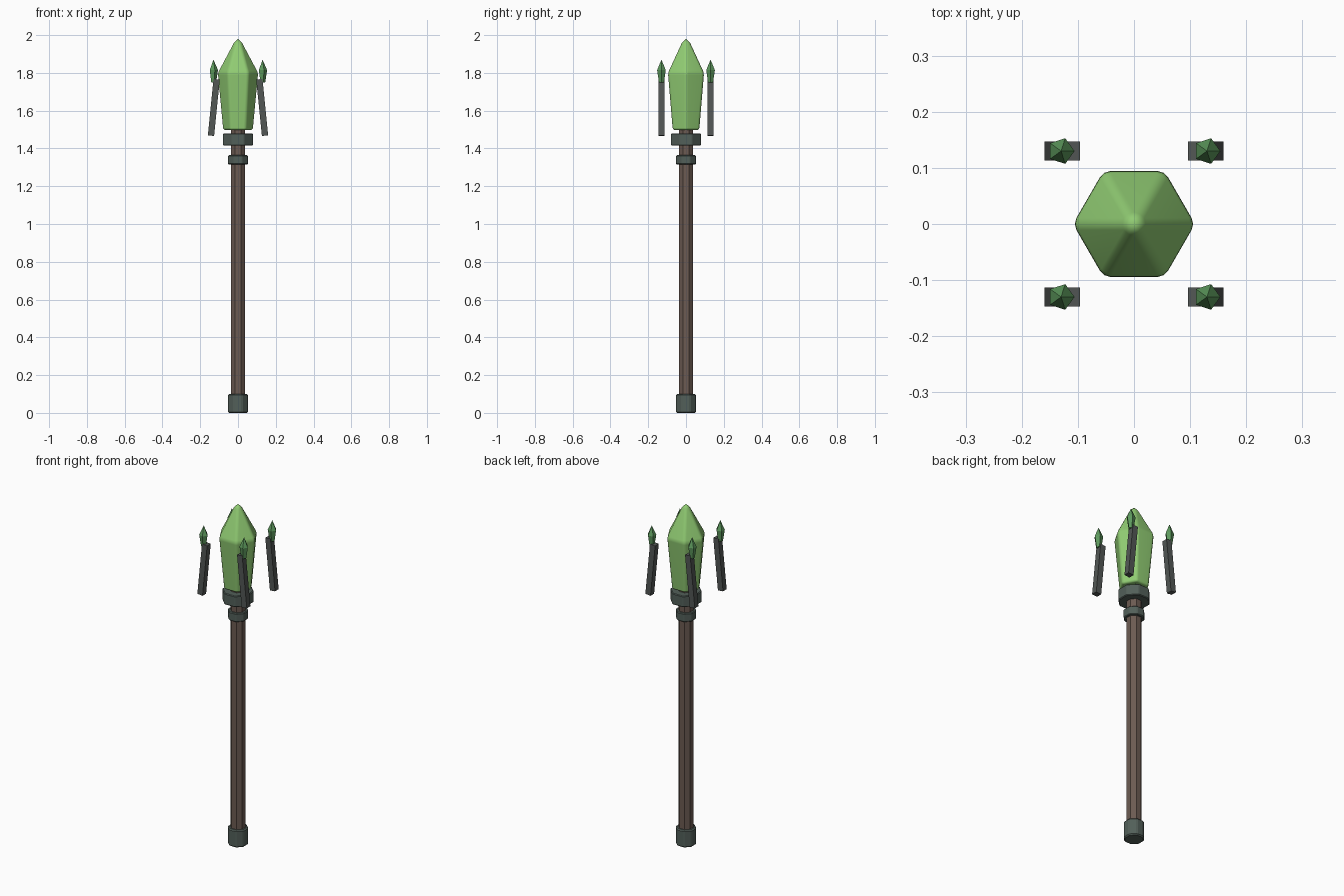
import bpy
import math
from mathutils import Matrix

cube = bpy.data.objects.get("Cube")
if cube:
    bpy.data.objects.remove(cube, do_unlink=True)


def material(name, rgb):
    m = bpy.data.materials.new(name)
    m.use_nodes = True
    m.diffuse_color = (*rgb, 1)
    m.node_tree.nodes["Principled BSDF"].inputs["Base Color"].default_value = (*rgb, 1)
    return m


WOOD = material("brown wood", (0.15, 0.105, 0.085))
METAL = material("grey green metal", (0.085, 0.115, 0.10))
IRON = material("dark iron", (0.085, 0.095, 0.09))
CRYSTAL = material("light green crystal", (0.28, 0.60, 0.17))
SHARD = material("deep green crystal", (0.11, 0.32, 0.11))


def lathe(name, profile, sides, mat, turn=0.0, at=(0, 0, 0), bevel=0.0, segments=1):
    """Faceted solid from (radius, z) rings; a zero radius makes a tip."""
    verts, faces, rings = [], [], []
    for r, z in profile:
        n = sides if r else 1
        rings.append(range(len(verts), len(verts) + n))
        for i in range(n):
            a = turn + math.tau * i / sides
            verts.append((r * math.cos(a), r * math.sin(a), z))
    for low, high in zip(rings, rings[1:]):
        for i in range(sides):
            j = (i + 1) % sides
            if len(high) == 1:
                faces.append((low[i], low[j], high[0]))
            else:
                faces.append((low[i], low[j], high[j], high[i]))
    faces.append(tuple(reversed(rings[0])))
    if len(rings[-1]) > 1:
        faces.append(tuple(rings[-1]))
    mesh = bpy.data.meshes.new(name)
    mesh.from_pydata(verts, [], faces)
    mesh.materials.append(mat)
    obj = bpy.data.objects.new(name, mesh)
    obj.location = at
    bpy.context.collection.objects.link(obj)
    if bevel:
        mod = obj.modifiers.new("soft edges", "BEVEL")
        mod.width = bevel
        mod.segments = segments
        mod.limit_method = "ANGLE"
        mod.angle_limit = math.radians(20)
    return obj


# Shaft and its metal fittings
EIGHTH = math.pi / 8
lathe("shaft", [(0.041, 0.02), (0.041, 1.52)], 8, WOOD, EIGHTH)
lathe("foot_cap", [(0.056, 0), (0.056, 0.10)], 8, METAL, EIGHTH, bevel=0.006)
lathe("lower_collar", [(0.056, 1.315), (0.056, 1.365)], 8, METAL, EIGHTH, bevel=0.004)
lathe("upper_collar", [(0.085, 1.415), (0.085, 1.48)], 8, METAL, EIGHTH, bevel=0.004)

# Large crystal head
head = lathe("main_crystal", [(0.081, 1.497), (0.110, 1.80), (0, 2.006)], 6, CRYSTAL,
             bevel=0.012, segments=2)
for face in head.data.polygons:
    face.use_smooth = True
normals = head.modifiers.new("flat facets", "WEIGHTED_NORMAL")
normals.keep_sharp = True

# Four floating prongs leaning inward, each tipped with a shard
for side_x, x_name in ((1, "left"), (-1, "right")):
    for side_y, y_name in ((-1, "front"), (1, "back")):
        where = y_name + "_" + x_name
        prong = lathe(where + "_prong", [(0.0235, -0.15), (0.0235, 0.15)], 4, IRON,
                      math.pi / 4, (side_x * 0.128, side_y * 0.13, 1.617))
        prong.rotation_euler.y = -side_x * 0.1
        lathe(where + "_shard", [(0.014, 1.75), (0.024, 1.815), (0, 1.87)], 5, SHARD,
              0, (side_x * 0.13, side_y * 0.13, 0))
